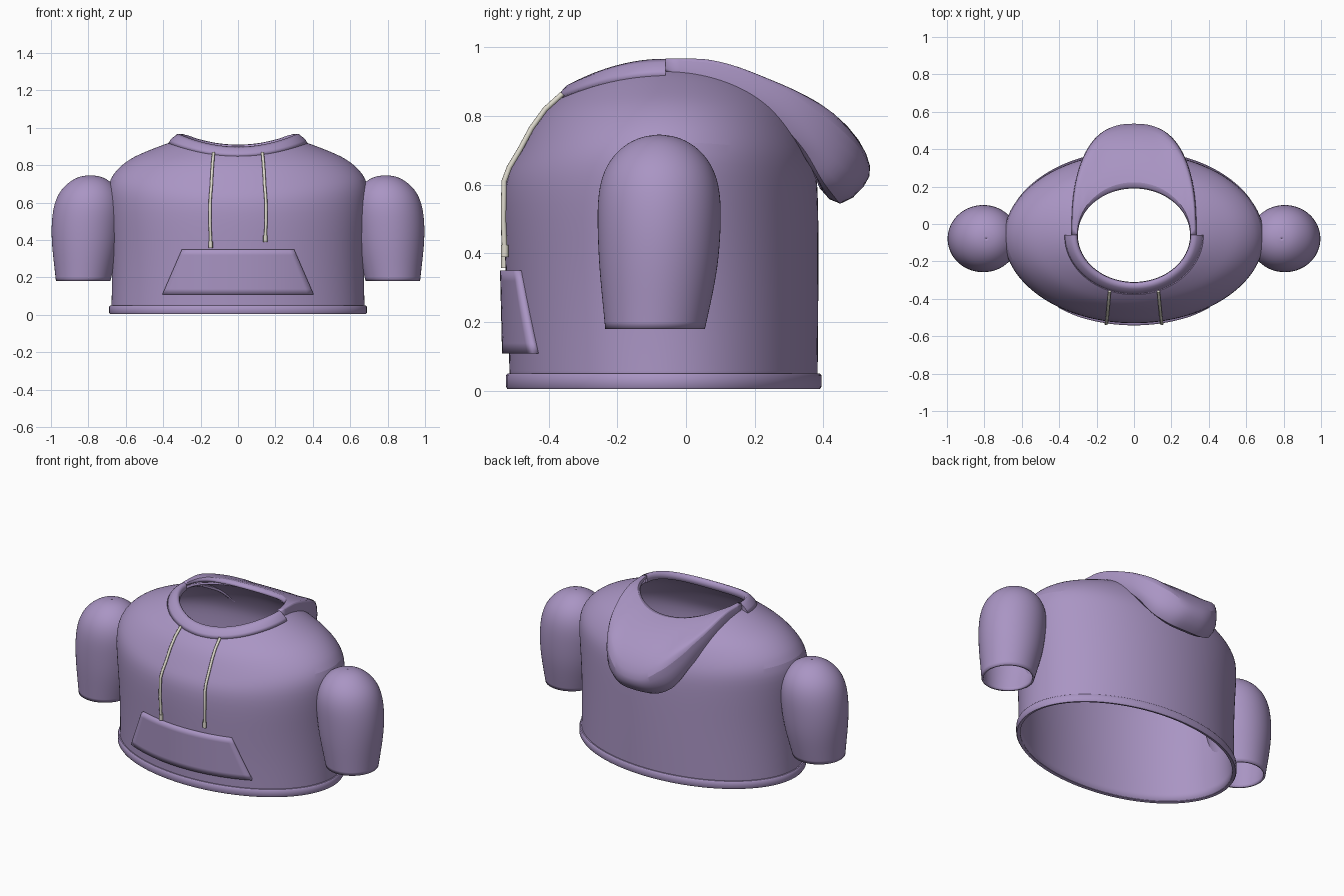
import bpy
from math import sin, cos, pi, sqrt

if "Cube" in bpy.data.objects:
    bpy.data.objects.remove(bpy.data.objects["Cube"])


def material(name, rgb):
    m = bpy.data.materials.new(name)
    m.diffuse_color = (*rgb, 1)
    m.use_nodes = True
    m.node_tree.nodes["Principled BSDF"].inputs["Base Color"].default_value = m.diffuse_color
    return m


FABRIC = material("purple_fabric", (0.40, 0.30, 0.55))
CORD = material("cream_cord", (0.72, 0.69, 0.60))


def loft(name, rows, closed=True, subd=2, thick=0.0, offset=-1, mat=FABRIC):
    """Skin a list of equally long point rows; closed joins each row's ends."""
    n = len(rows[0])
    verts = [p for r in rows for p in r]
    faces = []
    for i in range(len(rows) - 1):
        for j in range(n if closed else n - 1):
            k = (j + 1) % n
            faces.append((i * n + j, i * n + k, (i + 1) * n + k, (i + 1) * n + j))
    me = bpy.data.meshes.new(name)
    me.from_pydata(verts, [], faces)
    ob = bpy.data.objects.new(name, me)
    bpy.context.collection.objects.link(ob)
    me.materials.append(mat)
    if subd:
        ob.modifiers.new("Smooth", 'SUBSURF').levels = subd
        ob.modifiers["Smooth"].render_levels = subd
    if thick:
        s = ob.modifiers.new("Thickness", 'SOLIDIFY')
        s.thickness, s.offset = thick, offset
    bpy.ops.object.select_all(action='DESELECT')
    ob.select_set(True)
    bpy.context.view_layer.objects.active = ob
    bpy.ops.object.shade_smooth_by_angle(angle=0.7)
    return ob


def interp(table, v):
    for (a, fa), (b, fb) in zip(table, table[1:]):
        if v <= b:
            return fa + (fb - fa) * max(0, v - a) / (b - a)
    return table[-1][1]


def saddle_ring(rx, yf, yb, zs, zf, zb, n=40):
    """Ellipse whose height differs at the sides, front and back."""
    pts = []
    for i in range(n):
        a = 2 * pi * i / n
        s = sin(a)
        z = zs + ((zb if s > 0 else zf) - zs) * s * s
        pts.append((rx * cos(a), (yf + yb) / 2 + (yb - yf) / 2 * s, z))
    return pts


# Torso with a saddle-shaped neck opening
torso = [(0.68, -0.515, 0.385, 0.01, 0.01, 0.01),
         (0.675, -0.52, 0.387, 0.2, 0.2, 0.2),
         (0.68, -0.53, 0.388, 0.4, 0.4, 0.4),
         (0.70, -0.537, 0.387, 0.6, 0.6, 0.6),
         (0.70, -0.50, 0.375, 0.73, 0.67, 0.68),
         (0.60, -0.445, 0.34, 0.825, 0.775, 0.76),
         (0.51, -0.40, 0.30, 0.868, 0.825, 0.83),
         (0.374, -0.36, 0.25, 0.92, 0.86, 0.88),
         (0.315, -0.325, 0.205, 0.935, 0.88, 0.905)]
loft("torso", [saddle_ring(*t) for t in torso], thick=0.012)

# Hem band
hem = [(-0.012, 0.008), (0.004, 0.004), (0.009, 0.012), (0.009, 0.044),
       (0.004, 0.05), (-0.012, 0.05), (-0.012, 0.008)]
loft("hem_band", [saddle_ring(0.68 + d, -0.516 - d, 0.386 + d, z, z, z, 96)
                  for d, z in hem], subd=0)

# Sleeves: domed at the shoulder, open at the cuff (z, cx, rx, cy, ry)
sleeve = [(0.18, 0.828, 0.147, -0.09, 0.147), (0.26, 0.822, 0.162, -0.085, 0.16),
          (0.36, 0.815, 0.181, -0.08, 0.175), (0.47, 0.81, 0.191, -0.078, 0.182),
          (0.58, 0.80, 0.19, -0.078, 0.182), (0.66, 0.795, 0.163, -0.078, 0.157),
          (0.715, 0.79, 0.11, -0.078, 0.107), (0.742, 0.79, 0.055, -0.078, 0.05),
          (0.746, 0.79, 0.001, -0.078, 0.001)]
for side, label in ((1, "right"), (-1, "left")):
    rows = [[(side * (cx + rx * cos(side * 2 * pi * i / 24)),
              cy + ry * sin(side * 2 * pi * i / 24), z) for i in range(24)]
            for z, cx, rx, cy, ry in sleeve]
    loft(label + "_sleeve", rows, thick=0.012)

# Collar band around the front half of the neck (rx, ry, z at the sides)
section = [(0.30, 0.25, 0.925), (0.303, 0.253, 0.955), (0.318, 0.268, 0.967),
           (0.338, 0.288, 0.957), (0.362, 0.308, 0.935), (0.372, 0.318, 0.917),
           (0.345, 0.29, 0.91)]
rows = []
for i in range(49):
    a = pi + pi * i / 48
    rows.append([(rx * cos(a), -0.06 + ry * sin(a), z - 0.068 * sin(a) ** 2)
                 for rx, ry, z in section])
collar = loft("collar_band", rows, subd=0)
n = len(section)
me = collar.data
me_faces = [tuple(p.vertices) for p in me.polygons]
me_faces += [tuple(range(n))[::-1], tuple(range(48 * n, 49 * n))]
pts = [v.co[:] for v in me.vertices]
me.clear_geometry()
me.from_pydata(pts, [], me_faces)
for p in me.polygons:
    p.use_smooth = p.index < 48 * n

# Hood lying on the back: U-shaped rows from the neck rim to the tucked edge
top = [(-0.06, 0.968), (0.07, 0.967), (0.157, 0.943), (0.33, 0.872),
       (0.434, 0.812), (0.51, 0.73), (0.545, 0.655)]
low = [(-0.06, 0.93), (0.1, 0.88), (0.245, 0.80), (0.346, 0.69),
       (0.396, 0.575), (0.44, 0.52), (0.55, 0.51)]
hood = [(0.300, 0.19, 0.35, 1.0), (0.303, 0.205, 0.0, 1.0), (0.310, 0.33, 0.0, 0.95),
        (0.318, 0.434, 0.0, 0.85), (0.324, 0.51, 0.0, 0.8), (0.33, 0.545, 0.05, 0.8),
        (0.334, 0.53, 0.5, 0.75), (0.336, 0.445, 1.0, 0.7), (0.325, 0.39, 1.0, 0.7)]
rows = []
for w, tip, b, e in hood:
    row = []
    for i in range(41):
        a = pi * i / 40
        c, s = cos(a), max(0, sin(a))
        y = -0.06 + (tip + 0.06) * s ** e
        x = w * abs(c) ** e * (1 if c > 0 else -1)
        row.append((x, y, (1 - b) * interp(top, y) + b * interp(low, y)))
    rows.append(row)
loft("hood", rows, closed=False, subd=1, thick=0.012, offset=1)

# Front pocket, wrapped on the torso front
rows = []
for j in range(9):
    t = j / 8
    z, hw = 0.108 + 0.242 * t, 0.405 - 0.105 * t
    ry = 0.468 + 0.006 * t
    rows.append([(hw * u / 12, -0.068 - ry * sqrt(1 - (hw * u / 12 / 0.69) ** 2), z)
                 for u in range(-12, 13)])
loft("front_pocket", rows, closed=False, subd=0, thick=0.025, offset=-1)


def tube(name, pts, r):
    cu = bpy.data.curves.new(name, 'CURVE')
    cu.dimensions = '3D'
    cu.bevel_depth, cu.bevel_resolution, cu.use_fill_caps = r, 3, True
    sp = cu.splines.new('POLY')
    sp.points.add(len(pts) - 1)
    for p, co in zip(sp.points, pts):
        p.co = (*co, 1)
    cu.materials.append(CORD)
    bpy.context.collection.objects.link(bpy.data.objects.new(name, cu))


# Drawstrings with thicker tips
for side, end, label in ((-1, 0.358, "left"), (1, 0.39, "right")):
    path = [(0.131, -0.36, 0.865), (0.135, -0.41, 0.82), (0.139, -0.45, 0.765),
            (0.142, -0.485, 0.70), (0.146, -0.515, 0.65), (0.149, -0.53, 0.61),
            (0.150, -0.532, 0.5), (0.146, -0.528, end + 0.01)]
    tube(label + "_drawstring", [(side * x, y, z) for x, y, z in path], 0.008)
    tube(label + "_drawstring_tip", [(side * 0.146, -0.528, end + 0.035),
                                     (side * 0.146, -0.528, end)], 0.011)
